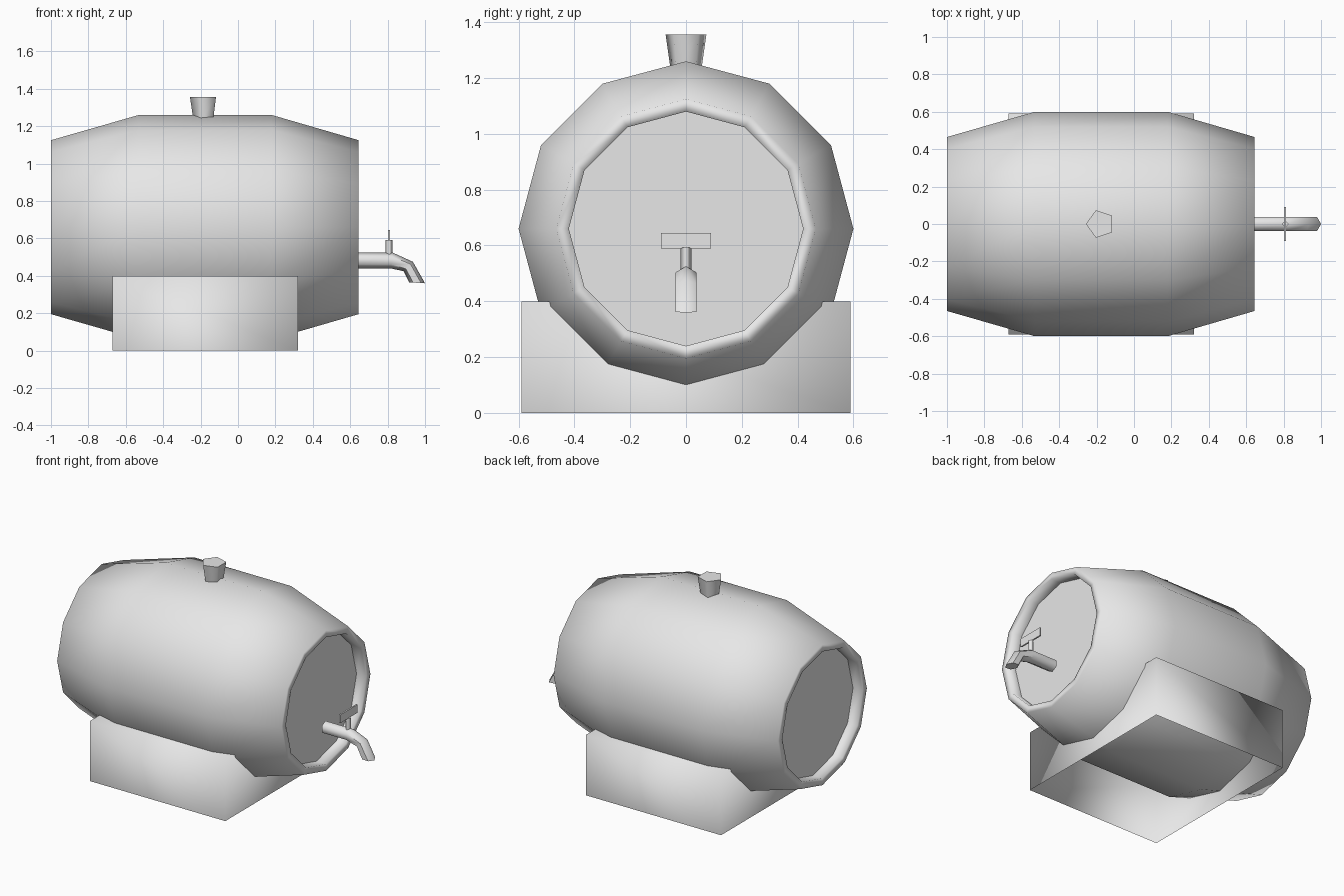
import bpy, bmesh, math
from mathutils import Vector

if "Cube" in bpy.data.objects:
    bpy.data.objects.remove(bpy.data.objects["Cube"])

grey = bpy.data.materials.new("plain grey")
grey.diffuse_color = (0.8, 0.8, 0.8, 1)
grey.use_nodes = True
grey.node_tree.nodes["Principled BSDF"].inputs["Base Color"].default_value = grey.diffuse_color


def loft(name, rings, smooth_angle=None, sharp_caps=True):
    """Skin a list of point rings and cap both ends."""
    bm = bmesh.new()
    loops = [[bm.verts.new(p) for p in ring] for ring in rings]
    n = len(loops[0])
    for a, b in zip(loops, loops[1:]):
        for i in range(n):
            j = (i + 1) % n
            bm.faces.new((a[i], a[j], b[j], b[i])).smooth = True
    for loop in (loops[0], loops[-1]):
        cap = bm.faces.new(loop)
        cap.smooth = False
        if sharp_caps:
            for e in cap.edges:
                e.smooth = False
    bmesh.ops.recalc_face_normals(bm, faces=bm.faces[:])
    return finish(name, bm, smooth_angle)


def finish(name, bm, smooth_angle=None):
    mesh = bpy.data.meshes.new(name)
    bm.to_mesh(mesh)
    bm.free()
    mesh.materials.append(grey)
    ob = bpy.data.objects.new(name, mesh)
    bpy.context.collection.objects.link(ob)
    if smooth_angle:
        bpy.ops.object.select_all(action='DESELECT')
        ob.select_set(True)
        bpy.context.view_layer.objects.active = ob
        bpy.ops.object.shade_smooth_by_angle(angle=math.radians(smooth_angle))
    return ob


def ring_x(x, r, z, n=12):
    return [(x, r * math.sin(2 * math.pi * k / n), z + r * math.cos(2 * math.pi * k / n))
            for k in range(n)]


def ring_z(x, z, r, n, start=0.0):
    return [(x + r * math.cos(start + 2 * math.pi * k / n),
             r * math.sin(start + 2 * math.pi * k / n), z) for k in range(n)]


def box(name, lo, hi):
    bm = bmesh.new()
    bmesh.ops.create_cube(bm, size=1)
    lo, hi = Vector(lo), Vector(hi)
    for v in bm.verts:
        v.co = Vector([(lo[i] + hi[i]) / 2 + v.co[i] * (hi[i] - lo[i]) for i in range(3)])
    return bm


# Barrel: twelve-sided, tapered ends, rims and recessed lids
profile = [(-0.93, 0.42), (-1.0, 0.42), (-1.0, 0.465), (-0.53, 0.6),
           (0.18, 0.6), (0.645, 0.465), (0.645, 0.42), (0.575, 0.42)]
loft("barrel", [ring_x(x, r, 0.66) for x, r in profile])

# Cradle: open-bottomed, softly shaded box
bm = box("cradle", (-0.67, -0.59, 0), (0.32, 0.59, 0.4))
bottom = [f for f in bm.faces if f.normal.z < -0.9]
bmesh.ops.delete(bm, geom=bottom, context='FACES')
for f in bm.faces:
    f.smooth = True
finish("cradle", bm)

# Bung: five-sided plug, wider at the top
loft("bung", [ring_z(-0.18, 1.23, 0.058, 5, math.pi),
              ring_z(-0.18, 1.357, 0.077, 5, math.pi)], 75)


# Tap pipe: hexagonal sections between a top and a bottom point
def hex_ring(top, bot):
    t, b = Vector((top[0], 0, top[1])), Vector((bot[0], 0, bot[1]))
    c, up = (t + b) / 2, (t - b) / 2
    return [c + up * math.cos(k * math.pi / 3)
            + Vector((0, 0.043 * math.sin(k * math.pi / 3), 0)) for k in range(6)]


loft("tap_pipe", [hex_ring((0.64, 0.525), (0.64, 0.44)),
                  hex_ring((0.825, 0.525), (0.815, 0.44)),
                  hex_ring((0.935, 0.475), (0.885, 0.425)),
                  hex_ring((1.0, 0.36), (0.915, 0.365))], 62)

# Tap handle: stem and thin cross bar
loft("tap_stem", [ring_z(0.808, 0.5, 0.019, 4), ring_z(0.808, 0.592, 0.019, 4)])
finish("tap_handle", box("tap_handle", (0.803, -0.09, 0.59), (0.813, 0.09, 0.645)))
